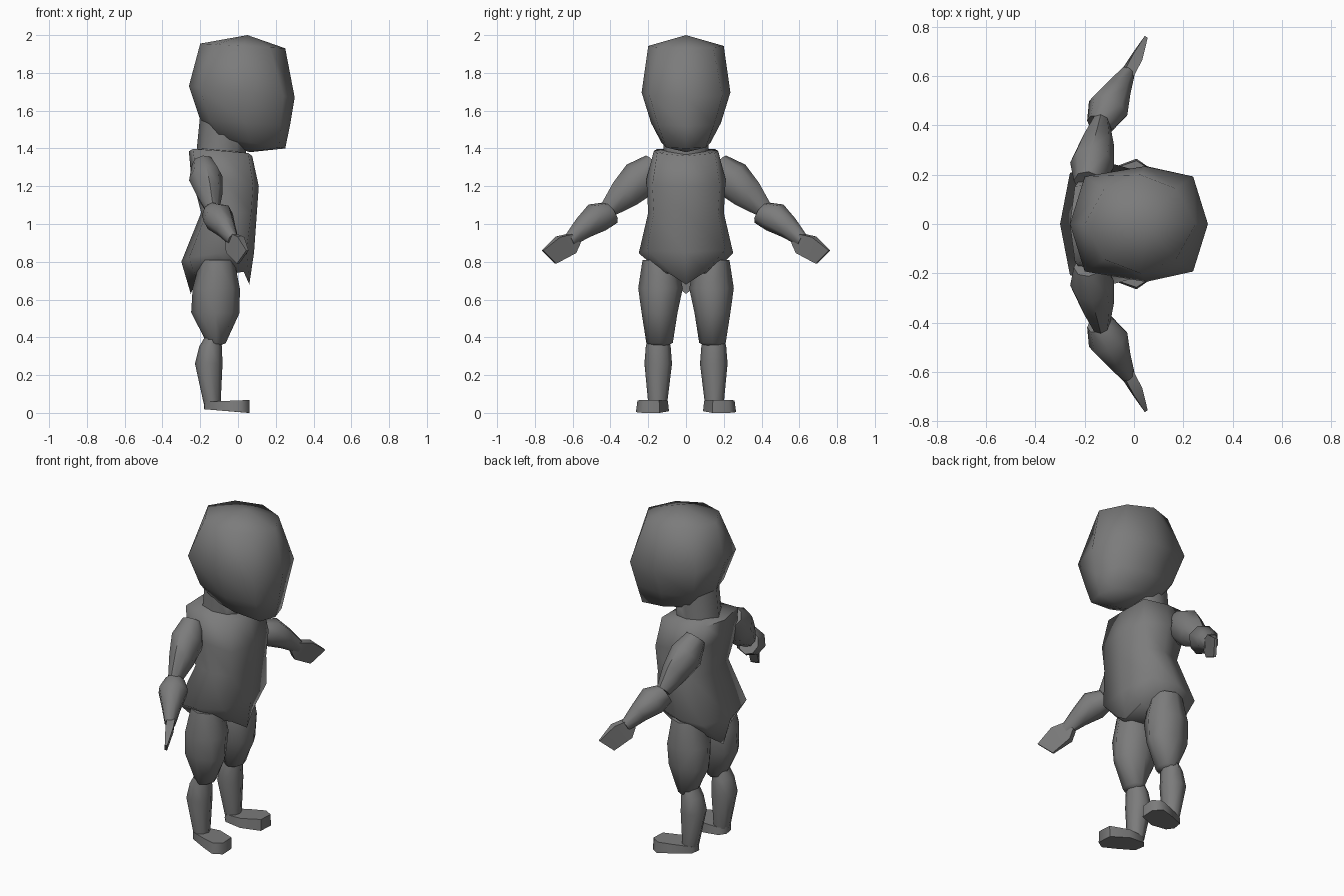
import bpy, bmesh, math
from mathutils import Vector

if "Cube" in bpy.data.objects:
    bpy.data.objects.remove(bpy.data.objects["Cube"])

grey = bpy.data.materials.new("dark_grey")
grey.diffuse_color = (0.2, 0.2, 0.2, 1)
grey.use_nodes = True
grey.node_tree.nodes["Principled BSDF"].inputs["Base Color"].default_value = grey.diffuse_color


def make(name, rings, mirror=False, tips=(None, None), angle=50):
    """Skin a stack of rings, closing the ends with a cap or a tip point."""
    bm = bmesh.new()
    loops = [[bm.verts.new(p) for p in r] for r in rings]
    n = len(loops[0])
    for a, b in zip(loops, loops[1:]):
        for i in range(n):
            j = (i + 1) % n
            bm.faces.new((a[i], a[j], b[j], b[i]))
    for loop, tip in ((loops[0], tips[0]), (loops[-1], tips[1])):
        if tip:
            t = bm.verts.new(tip)
            for i in range(n):
                bm.faces.new((loop[i], loop[(i + 1) % n], t))
        else:
            bm.faces.new(loop)
    bmesh.ops.recalc_face_normals(bm, faces=bm.faces)
    me = bpy.data.meshes.new(name)
    bm.to_mesh(me)
    bm.free()
    me.materials.append(grey)
    ob = bpy.data.objects.new(name, me)
    bpy.context.collection.objects.link(ob)
    bpy.ops.object.select_all(action='DESELECT')
    bpy.context.view_layer.objects.active = ob
    ob.select_set(True)
    bpy.ops.object.shade_smooth_by_angle(angle=math.radians(angle))
    if mirror:
        m = ob.modifiers.new("mirror", 'MIRROR')
        m.use_axis = (False, True, False)
    return ob


def box_ring(xb, xf, hy, zb, zf, inset=0.05, corner=0.82, rise=0.0, mid=0.5):
    """Rounded-box cross-section, symmetric in y, tilting from zb to zf."""
    xm = xb + (xf - xb) * mid
    half = [(xb, 0), (xb + inset, corner * hy), (xm, hy), (xf - inset, corner * hy), (xf, 0)]
    flat = half + [(x, -y) for x, y in half[3:0:-1]]
    return [Vector((x, y, zb + (zf - zb) * (x - xb) / (xf - xb) + rise * abs(y) / hy))
            for x, y in flat]


def limb(name, stations, tips=(None, None), n=8):
    """Mirrored limb through (centre, x radius, other radius) stations."""
    pts = [Vector(s[0]) for s in stations]
    d = (pts[-1] - pts[0]).normalized()
    u = (Vector((1, 0, 0)) - d * d.x).normalized()
    v = d.cross(u)
    rings = [[p + u * (s[1] * math.cos(2 * math.pi * i / n)) + v * (s[2] * math.sin(2 * math.pi * i / n))
              for i in range(n)] for p, s in zip(pts, stations)]
    return make(name, rings, True, tips)


# Head, narrowing to the chin
make("head", [
    box_ring(-0.12, 0.25, 0.13, 1.46, 1.40, 0.03, 0.8),
    box_ring(-0.20, 0.275, 0.185, 1.55, 1.52, 0.05, 0.8),
    box_ring(-0.26, 0.30, 0.235, 1.73, 1.67, 0.06, 0.82, mid=0.55),
    box_ring(-0.20, 0.25, 0.20, 1.955, 1.93, 0.08, 0.72),
], tips=((0.06, 0, 1.38), (0.05, 0, 2.0)), angle=85)

# Neck
make("neck", [
    box_ring(-0.22, 0.04, 0.12, 1.38, 1.36),
    box_ring(-0.20, 0.06, 0.12, 1.58, 1.50),
], angle=85)

# Torso with a narrow waist and full hips
make("torso", [
    box_ring(-0.25, 0.06, 0.13, 0.63, 0.68, 0.03, 0.8, rise=0.09),
    box_ring(-0.30, 0.085, 0.25, 0.80, 0.85, 0.04, 0.83, rise=0.02),
    box_ring(-0.195, 0.10, 0.20, 1.06, 1.06, 0.03, 0.85),
    box_ring(-0.25, 0.11, 0.21, 1.27, 1.20, 0.03, 0.85),
    box_ring(-0.26, 0.075, 0.17, 1.385, 1.36, 0.02, 0.9, rise=0.015),
], tips=(None, (-0.13, 0, 1.40)), angle=85)

# Arms
limb("upper_arm", [
    ((-0.185, 0.17, 1.32), 0.06, 0.06),
    ((-0.17, 0.24, 1.24), 0.09, 0.105),
    ((-0.15, 0.325, 1.16), 0.07, 0.085),
    ((-0.135, 0.41, 1.08), 0.038, 0.048),
])
limb("forearm", [
    ((-0.14, 0.40, 1.06), 0.055, 0.065),
    ((-0.105, 0.47, 1.035), 0.085, 0.082),
    ((-0.065, 0.545, 0.98), 0.055, 0.06),
    ((-0.025, 0.615, 0.915), 0.03, 0.037),
])

# Flat mitten hands: rectangles wide along one diagonal, thin across
wide = Vector((0.05, 0.07, 0.07)).normalized()
along = Vector((0.055, 0.1, -0.09)).normalized()
thin = wide.cross(along).normalized()
make("hand", [[Vector(c) + wide * (a * w) + thin * (b * t)
               for a, b in ((-1, -1), (1, -1), (1, 1), (-1, 1))]
              for c, w, t in (((-0.035, 0.59, 0.925), 0.035, 0.022),
                              ((-0.015, 0.635, 0.89), 0.067, 0.022),
                              ((0.025, 0.725, 0.825), 0.055, 0.007))], True)

# Legs
limb("thigh", [
    ((-0.11, 0.14, 0.81), 0.09, 0.09),
    ((-0.115, 0.135, 0.66), 0.125, 0.118),
    ((-0.12, 0.14, 0.53), 0.128, 0.095),
    ((-0.115, 0.14, 0.37), 0.05, 0.07),
], tips=(None, (-0.13, 0.14, 0.34)))
limb("shin", [
    ((-0.13, 0.145, 0.42), 0.035, 0.05),
    ((-0.145, 0.147, 0.35), 0.06, 0.066),
    ((-0.155, 0.147, 0.26), 0.073, 0.073),
    ((-0.137, 0.15, 0.05), 0.045, 0.05),
])

# Feet, splayed slightly outward
sole = [(-0.18, 0.13), (-0.17, 0.19), (-0.07, 0.235), (0.01, 0.265),
        (0.06, 0.23), (0.055, 0.14), (-0.05, 0.09), (-0.15, 0.095)]
make("foot", [
    [Vector((x, y, 0.005 - 0.08 * x if x < 0.05 else 0.0)) for x, y in sole],
    [Vector((x, 0.165 + (y - 0.165) * 0.92, 0.066 + 0.04 * x)) for x, y in sole],
], True, angle=60)
